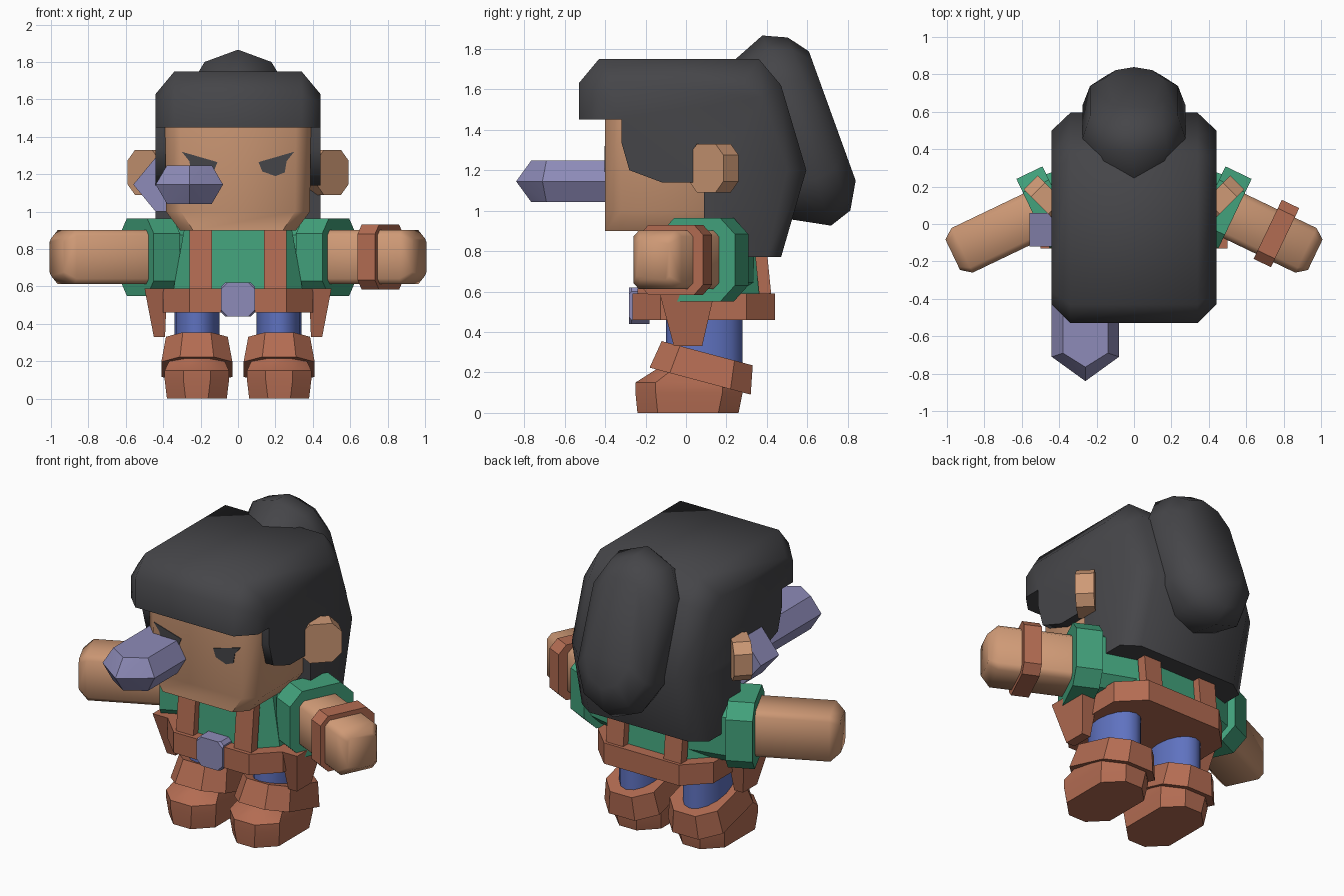
import bpy, bmesh, math

if "Cube" in bpy.data.objects:
    bpy.data.objects.remove(bpy.data.objects["Cube"], do_unlink=True)


def material(name, *rgb):
    m = bpy.data.materials.new(name)
    m.use_nodes = True
    m.diffuse_color = (*rgb, 1)
    m.node_tree.nodes["Principled BSDF"].inputs["Base Color"].default_value = (*rgb, 1)
    return m


HAIR = material("charcoal hair", 0.06, 0.06, 0.066)
SKIN = material("tan skin", 0.62, 0.32, 0.18)
GREEN = material("green cloth", 0.055, 0.36, 0.2)
LEATHER = material("rust leather", 0.45, 0.15, 0.085)
BLUE = material("blue trousers", 0.115, 0.17, 0.53)
STEEL = material("lilac steel", 0.27, 0.26, 0.48)


def loft(name, rings, mat, angle=30):
    """Skin a list of point rings; a ring of one point makes a tip."""
    bm = bmesh.new()
    loops = [[bm.verts.new(p) for p in ring] for ring in rings]
    for a, b in zip(loops, loops[1:]):
        for i in range(len(a)):
            j = (i + 1) % len(a)
            bm.faces.new((a[i], a[j], b[0]) if len(b) == 1 else (a[i], a[j], b[j], b[i]))
    for end in (loops[0], loops[-1]):
        if len(end) > 2:
            bm.faces.new(end)
    bmesh.ops.recalc_face_normals(bm, faces=bm.faces)
    mesh = bpy.data.meshes.new(name)
    bm.to_mesh(mesh)
    bm.free()
    obj = bpy.data.objects.new(name, mesh)
    bpy.context.collection.objects.link(obj)
    mesh.materials.append(mat)
    bpy.ops.object.select_all(action="DESELECT")
    obj.select_set(True)
    bpy.context.view_layer.objects.active = obj
    bpy.ops.object.shade_smooth_by_angle(angle=math.radians(angle))
    return obj


def octagon(hx, hy, c):
    """Rectangle outline with cut corners."""
    return [(hx, c - hy), (hx, hy - c), (hx - c, hy), (c - hx, hy),
            (-hx, hy - c), (-hx, c - hy), (c - hx, -hy), (hx - c, -hy)]


def level(z, hx, y0, y1, c, cx=0, slope=0):
    """Cut-corner ring lying flat at height z, optionally tilted along y."""
    cy = (y0 + y1) / 2
    return [(cx + x, cy + y, z + slope * y) for x, y in octagon(hx, (y1 - y0) / 2, c)]


# Head
loft("head", [level(0.9, 0.31, -0.4, 0.3, 0.07), level(1.0, 0.385, -0.4, 0.3, 0.08),
              level(1.5, 0.39, -0.4, 0.3, 0.08)], SKIN, 50)

# Hair cap: side profile, narrower at the outer edge
hairline = [(0.09, 0.77), (0.09, 1.14), (-0.12, 1.14), (-0.28, 1.2), (-0.32, 1.34), (-0.32, 1.45)]
inner = [(-0.53, 1.45), (-0.53, 1.63), (-0.43, 1.75), (0.36, 1.75), (0.47, 1.62),
         (0.595, 1.2), (0.47, 0.77)] + hairline
outer = [(-0.43, 1.45), (-0.43, 1.58), (-0.36, 1.63), (0.28, 1.63), (0.38, 1.56),
         (0.5, 1.2), (0.4, 0.77)] + hairline
loft("hair_cap", [[(x, y, z) for y, z in prof] for x, prof in
                  ((-0.44, outer), (-0.34, inner), (0.34, inner), (0.44, outer))], HAIR, 60)

# Ponytail: tilted oval slab
oval = [(0, 1), (0.65, 0.86), (1, 0.52), (1, -0.52), (0.65, -0.86)]
oval += [(-x, -y) for x, y in oval]


def tail_ring(depth, width, mid, half):
    return [(x * width, 0.94 * depth + 0.34 * (mid - t * half), 0.34 * depth - 0.94 * (mid - t * half))
            for x, t in oval]


loft("ponytail", [tail_ring(0.82, 0.22, -1.14, 0.42), tail_ring(0.99, 0.275, -1.127, 0.5),
                  tail_ring(1.105, 0.235, -1.12, 0.455), tail_ring(1.18, 0.15, -1.135, 0.34)], HAIR, 50)

# Torso, belt and buckle
loft("torso", [level(0.5, 0.36, -0.2, 0.38, 0.12), level(0.95, 0.28, -0.17, 0.34, 0.1)], GREEN)
loft("belt", [level(0.46, 0.4, -0.265, 0.44, 0.14), level(0.59, 0.4, -0.265, 0.44, 0.14)], LEATHER)
loft("buckle", [[(x, y, 0.53 + z) for x, z in octagon(0.09, 0.09, c)]
                for y, c in ((-0.18, 0.02), (-0.27, 0.02), (-0.282, 0.035))], STEEL)


# Arm frame: u runs outward along the arm, n across it
def arm_ring(s, u, n, half_n, half_z, c):
    return [(s * (0.902 * u + 0.432 * (n + a)), -0.432 * u + 0.902 * (n + a), 0.757 + b)
            for a, b in octagon(half_n, half_z, c)]


eye = [(0.11, 1.265), (0.3, 1.32), (0.26, 1.27), (0.25, 1.21), (0.2, 1.19), (0.13, 1.215)]

for s, side in ((1, "left"), (-1, "right")):
    # Ear: octagonal disc turned half forward
    loft(side + "_ear", [[(s * (0.505 + 0.707 * a - d), 0.1 + 0.707 * a + d, 1.21 + b)
                          for a, b in octagon(0.12, 0.12, 0.055)] for d in (0, 0.075)], SKIN)
    loft(side + "_eye", [[(s * x, y, z) for x, z in eye] for y in (-0.404, -0.398)], HAIR)

    # Arm and sleeve
    loft(side + "_arm", [arm_ring(s, 0.3, 0.27, 0.132, 0.145, 0.03),
                         arm_ring(s, 0.89, 0.27, 0.132, 0.145, 0.03),
                         arm_ring(s, 0.945, 0.27, 0.09, 0.1, 0.02)], SKIN, 50)
    loft(side + "_sleeve", [arm_ring(s, 0.308, 0.283, 0.206, 0.207, 0.08),
                            arm_ring(s, 0.463, 0.283, 0.206, 0.207, 0.08)], GREEN)
    loft(side + "_shoulder", [arm_ring(s, 0.08, 0.25, 0.16, 0.17, 0.06),
                              arm_ring(s, 0.32, 0.27, 0.175, 0.18, 0.06)], GREEN)

    # Shoulder straps, front and back
    for part, low, high in (("front", -0.245, -0.205), ("back", 0.425, 0.385)):
        t = 0.06 if part == "front" else -0.06
        loft(f"{side}_{part}_strap", [[(s * 0.14, y, z), (s * 0.26, y, z),
                                       (s * 0.26, y + t, z), (s * 0.14, y + t, z)]
                                      for y, z in ((low, 0.55), (high, 0.95))], LEATHER)

    # Hip pouch
    loft(side + "_pouch", [[(s * x0, y0, z), (s * x1, y0, z), (s * x1, y1, z), (s * x0, y1, z)]
                           for z, x0, x1, y0, y1 in ((0.33, 0.39, 0.45, -0.06, 0.08),
                                                     (0.59, 0.38, 0.5, -0.13, 0.14))], LEATHER)

    # Leg
    leg = [(math.cos(k * math.pi / 8), math.sin(k * math.pi / 8)) for k in range(16)]
    loft(side + "_leg", [[(s * 0.22 + 0.12 * x, 0.09 + 0.19 * y, z) for x, y in leg]
                         for z in (0.2, 0.5)], BLUE, 50)

    # Boot and its tilted cuff
    cx = s * 0.22
    loft(side + "_boot", [level(0, 0.16, -0.24, 0.26, 0.1, cx), level(0.1, 0.172, -0.25, 0.28, 0.1, cx),
                          level(0.15, 0.172, -0.25, 0.28, 0.1, cx),
                          level(0.22, 0.14, -0.14, 0.22, 0.08, cx),
                          level(0.27, 0.14, -0.12, 0.22, 0.08, cx)], LEATHER, 40)
    loft(side + "_boot_cuff", [level(0.157, 0.19, -0.18, 0.32, 0.1, cx, -0.267),
                               level(0.295, 0.165, -0.12, 0.33, 0.09, cx, -0.267)], LEATHER)

# Band on the left arm only
loft("left_arm_band", [arm_ring(1, u, 0.283, 0.175, 0.173, 0.05) for u in (0.657, 0.76)], LEATHER)

# Dagger blade with a pointed tip
section = [(-0.18, 0, -0.71), (-0.12, 0.103, -0.69), (0, 0.103, -0.765), (0.12, 0.103, -0.69),
           (0.18, 0, -0.71), (0.12, -0.103, -0.69), (0, -0.103, -0.765), (-0.12, -0.103, -0.69)]
loft("dagger_blade", [[(x - 0.26, -0.1, z + 1.145) for x, z, y in section],
                      [(x - 0.26, y, z + 1.145) for x, z, y in section],
                      [(-0.26, -0.84, 1.145)]], STEEL)

# Dagger guard
guard = [(-0.56, 1.145), (-0.44, 1.29), (-0.08, 1.29), (0.04, 1.145), (-0.08, 1.0), (-0.44, 1.0)]
loft("dagger_guard", [[(x, y, z) for x, z in guard] for y in (-0.12, 0.06)], STEEL)
